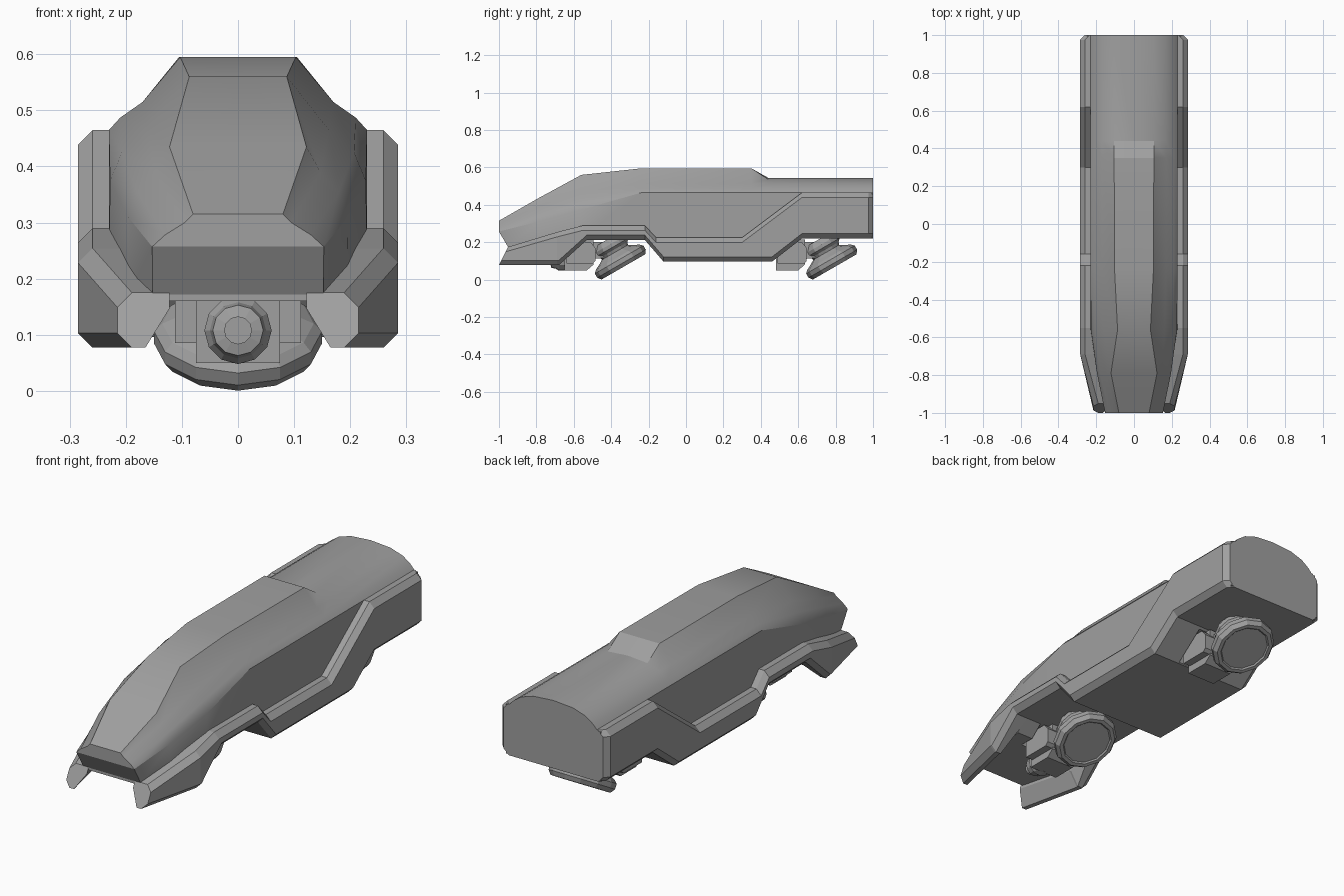
import bpy, bmesh, math
from mathutils import Matrix

if "Cube" in bpy.data.objects:
    bpy.data.objects.remove(bpy.data.objects["Cube"])

grey = bpy.data.materials.new("hull grey")
grey.diffuse_color = (0.35, 0.35, 0.35, 1)
grey.use_nodes = True
grey.node_tree.nodes["Principled BSDF"].inputs["Base Color"].default_value = grey.diffuse_color


def loft(name, rings, split_nose=False, smooth=None, matrix=None):
    """Skin a list of equal-length closed rings and cap both ends."""
    bm = bmesh.new()
    vs = [[bm.verts.new(p) for p in ring] for ring in rings]
    n = len(vs[0])
    for a, b in zip(vs, vs[1:]):
        for i in range(n):
            j = (i + 1) % n
            bm.faces.new((a[i], a[j], b[j], b[i]))
    if split_nose:
        bm.faces.new(vs[0][1:n - 1])
        bm.faces.new((vs[0][0], vs[0][1], vs[0][n - 2], vs[0][n - 1]))
    else:
        bm.faces.new(vs[0])
    bm.faces.new(vs[-1])
    if matrix:
        bm.transform(matrix)
    bmesh.ops.recalc_face_normals(bm, faces=bm.faces)
    me = bpy.data.meshes.new(name)
    bm.to_mesh(me)
    bm.free()
    me.materials.append(grey)
    if smooth:
        me.shade_smooth()
        me.set_sharp_from_angle(angle=math.radians(smooth))
    ob = bpy.data.objects.new(name, me)
    bpy.context.collection.objects.link(ob)
    return ob


def lerp(table, y):
    """Piecewise linear lookup."""
    if y <= table[0][0]:
        return table[0][1]
    for (a, u), (b, v) in zip(table, table[1:]):
        if y <= b:
            return u + (v - u) * (y - a) / (b - a)
    return table[-1][1]


def revolve(name, profile, matrix, seg=12):
    rings = [[(r * math.cos(2 * math.pi * i / seg), r * math.sin(2 * math.pi * i / seg), h)
              for i in range(seg)] for r, h in profile]
    return loft(name, rings, matrix=matrix)


def extrude_x(name, half, profile):
    return loft(name, [[(x, y, z) for y, z in profile] for x in (-half, half)])


# Upper body with raised canopy: y, then half section from wall bottom to centre
stations = [
    (-1.0, [(.152, .172), (.153, .257), (.13, .278), (.095, .30), (.08, .315), (0, .315)]),
    (-.79, [(.195, .17), (.196, .31), (.18, .355), (.147, .39), (.122, .435), (0, .435)]),
    (-.56, [(.23, .22), (.228, .374), (.207, .425), (.162, .465), (.087, .56), (0, .56)]),
    (-.24, [(.23, .22), (.23, .465), (.21, .487), (.17, .515), (.103, .595), (0, .595)]),
    (.35, [(.23, .22), (.23, .465), (.21, .487), (.17, .515), (.105, .595), (0, .595)]),
    (.44, [(.23, .22), (.23, .465), (.21, .487), (.17, .515), (.105, .536), (0, .544)]),
    (1.0, [(.23, .22), (.23, .465), (.21, .487), (.17, .515), (.105, .536), (0, .544)]),
]
rings = []
for k, (y, half) in enumerate(stations):
    right = [(x, y + (.05 if k == 0 and i == 0 else 0), z) for i, (x, z) in enumerate(half)]
    rings.append(right + [(-x, yy, z) for x, yy, z in right[-2::-1]])
loft("upper_body", rings, split_nose=True, smooth=25)

# Skirt outlines along the length
top = [(-1, .175), (-.55, .29), (-.22, .29), (-.16, .225), (.3, .225), (.62, .465), (1, .465)]
bottom = [(-1, .077), (-.68, .077), (-.53, .212), (-.22, .212), (-.12, .096),
          (.46, .096), (.62, .22), (1, .22)]
outer = [(-1, .215), (-.69, .285), (.975, .285), (1, .262)]
ys = sorted({y for t in (top, bottom, outer) for y, _ in t})

# Side skirts ending in front prongs
for side, s in (("right", 1), ("left", -1)):
    rings = []
    for y in ys:
        zt, zb, xo = lerp(top, y), lerp(bottom, y), lerp(outer, y)
        xf = xo - lerp([(-.69, .05), (-.53, .09)], y)
        dz = lerp([(-.69, .07), (-.53, .02)], y)
        c = .026
        sec = [(xo - .093, zt), (xo - c, zt), (xo, zt - c), (xo, zb + c),
               (xo - c, zb), (xf, zb), (xo - .093, zb + dz)]
        rings.append([(s * x, y + ((z - .077) * .5 if y == -1 else 0), z) for x, z in sec])
    loft("skirt_" + side, rings)

# Underside slab following the skirt bottom, thin between the prongs
floor = [(-.95, .16), (-.59, .16)] + bottom[2:]
rings = []
for y, zb in floor:
    w = min(.21, lerp(outer, y) - .08)
    zt = lerp([(-.95, .175), (-.6, .24)], y)
    if y == 1:
        zt = .46
    rings.append([(-w, y, zb), (w, y, zb), (w, y, zt), (-w, y, zt)])
under = loft("underside", rings)

# Rear corner filler between skirt and body
extrude_x("rear_wall", .25, [(.9, .225), (1, .225), (1, .46), (.9, .46)])

for tag, dy in (("front", 0), ("rear", 1.13)):
    # Well around each bogie
    well = extrude_x(tag + "_well_cutter", .118,
                     [(-.665 + dy, .03), (-.48 + dy, .03), (-.48 + dy, .212), (-.665 + dy, .212)])
    well.hide_render = True
    well.hide_viewport = True
    mod = under.modifiers.new(tag + "_well", 'BOOLEAN')
    mod.operation = 'DIFFERENCE'
    mod.object = well

    # Bogie boxes
    extrude_x(tag + "_bogie_frame", .112,
              [(y + dy, z) for y, z in [(-.64, .085), (-.5, .085), (-.485, .1),
                                        (-.485, .17), (-.51, .2), (-.64, .2)]])
    extrude_x(tag + "_bogie_core", .075,
              [(y + dy, z) for y, z in [(-.65, .05), (-.53, .05), (-.495, .08),
                                        (-.495, .215), (-.65, .215)]])
    extrude_x(tag + "_bogie_arm", .05,
              [(y + dy, z) for y, z in [(-.5, .11), (-.4, .12), (-.4, .2), (-.5, .2)]])

    # Tilted hover pad
    tilt = Matrix.Translation((0, -.335 + dy, .068)) @ Matrix.Rotation(math.radians(30), 4, 'X')
    revolve(tag + "_hover_pad",
            [(.112, .006), (.118, 0), (.135, 0), (.15, .02), (.15, .045), (.135, .06),
             (.105, .075), (.08, .09), (.085, .105), (.1, .12), (.1, .14), (.08, .17)], tilt)

# Front coupler nozzle
revolve("front_coupler", [(.06, 0), (.06, .04), (.05, .055), (.045, .08), (.025, .085), (.025, .11)],
        Matrix.Translation((0, -.64, .108)) @ Matrix.Rotation(math.radians(90), 4, 'X'))
